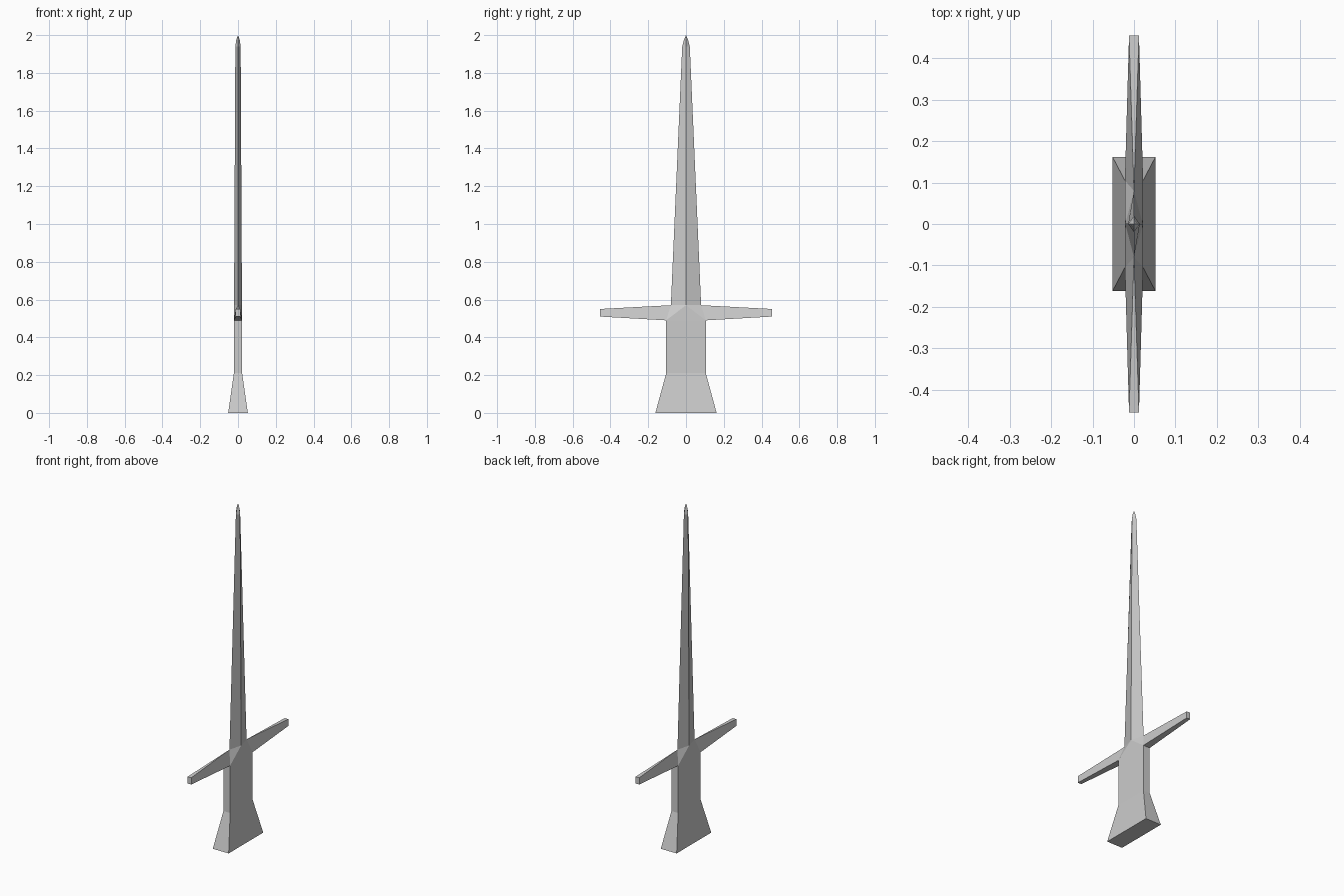
import bpy

if "Cube" in bpy.data.objects:
    bpy.data.objects.remove(bpy.data.objects["Cube"])

def make_object(name, verts, faces):
    mesh = bpy.data.meshes.new(name)
    mesh.from_pydata(verts, [], faces)
    mesh.update()
    obj = bpy.data.objects.new(name, mesh)
    bpy.context.collection.objects.link(obj)
    return obj

def loft(name, shape, levels, tip=None, cap_bottom=False):
    """Stack scaled copies of a counter-clockwise shape; levels are (half x, half y, z)."""
    n = len(shape)
    verts = [(x * sx, y * sy, z) for sx, sy, z in levels for x, y in shape]
    faces = [(r * n + i, r * n + (i + 1) % n, (r + 1) * n + (i + 1) % n, (r + 1) * n + i)
             for r in range(len(levels) - 1) for i in range(n)]
    if cap_bottom:
        faces.append(tuple(reversed(range(n))))
    if tip is not None:
        last = len(verts) - n
        verts.append((0, 0, tip))
        faces += [(last + i, last + (i + 1) % n, last + n) for i in range(n)]
    return make_object(name, verts, faces)

RECT = [(-1, -1), (1, -1), (1, 1), (-1, 1)]
DIAMOND = [(1, 0), (0, 1), (-1, 0), (0, -1)]

# Grip with flared foot
loft("grip", RECT, [(0.052, 0.162, 0), (0.022, 0.105, 0.21), (0.022, 0.105, 0.49)],
     cap_bottom=True)

# Diamond-section blade with short point
loft("blade", DIAMOND, [(0.021, 0.08, 0.57), (0.014, 0.02, 1.94), (0.009, 0.011, 1.975)],
     tip=2.0)

# Crossguard: one quarter blending grip rectangle into blade diamond, mirrored
guard = make_object("crossguard", [
    (0.022, 0.105, 0.49), (0, 0.08, 0.57), (0.021, 0, 0.57), (0.022, 0, 0.49),
    (0.012, 0.455, 0.51), (0.012, 0.455, 0.55), (0, 0.455, 0.51), (0, 0.455, 0.55),
    (0, 0.105, 0.49)],
    [(3, 0, 2), (0, 1, 2), (0, 4, 5, 1), (5, 7, 1), (4, 6, 7, 5), (0, 8, 6, 4)])
mirror = guard.modifiers.new("mirror", 'MIRROR')
mirror.use_axis = (True, True, False)
